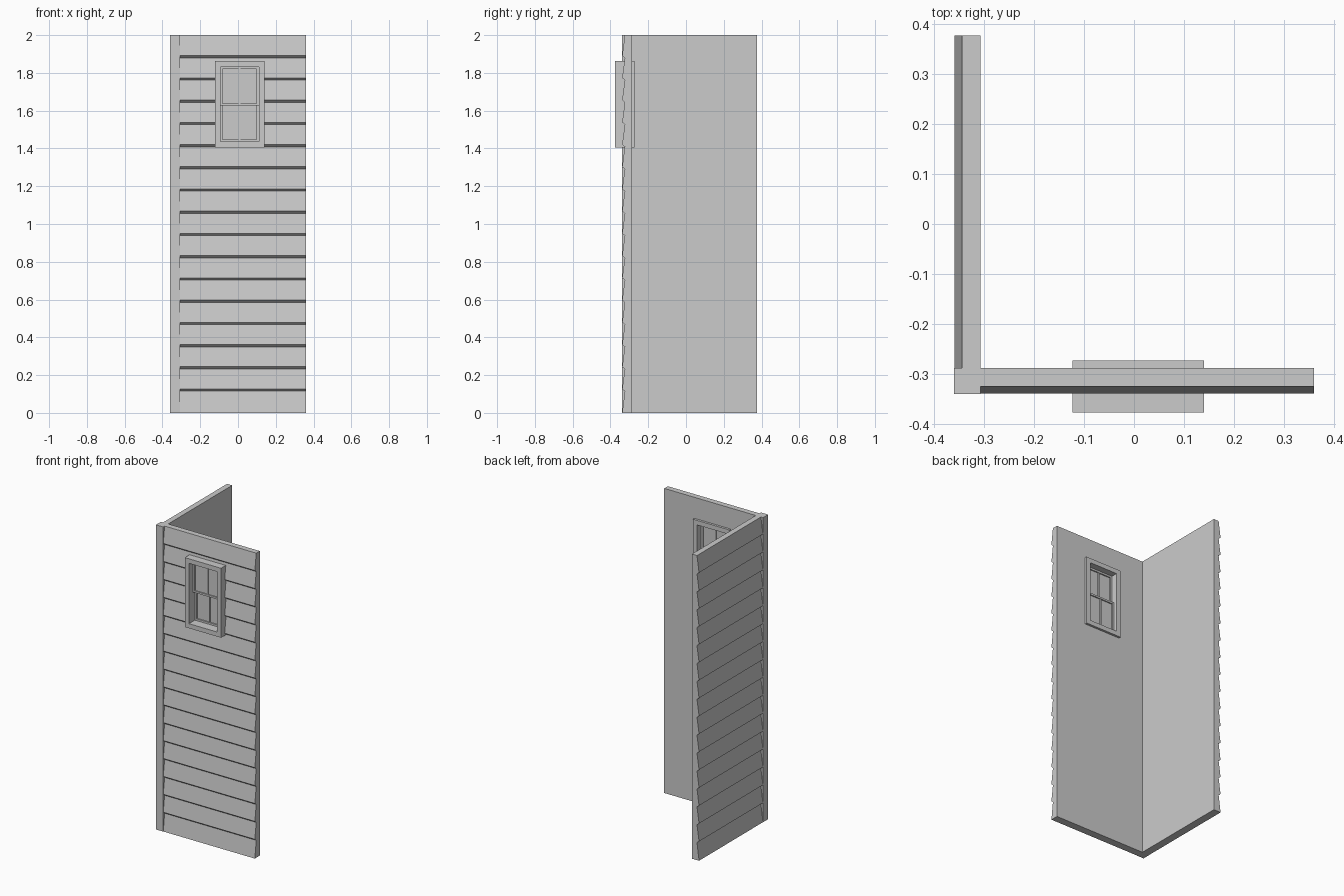
import bpy, bmesh
from mathutils import Vector

if "Cube" in bpy.data.objects:
    bpy.data.objects.remove(bpy.data.objects["Cube"])

H, N = 2.0, 17          # wall height, number of clapboards
P = H / N


def finish(bm, name):
    bmesh.ops.recalc_face_normals(bm, faces=bm.faces)
    me = bpy.data.meshes.new(name)
    bm.to_mesh(me)
    bm.free()
    ob = bpy.data.objects.new(name, me)
    bpy.context.collection.objects.link(ob)
    return ob


def add_box(bm, x0, x1, y0, y1, z0, z1):
    verts = bmesh.ops.create_cube(bm, size=1)["verts"]
    for v in verts:
        v.co = Vector(((x0 + x1) / 2 + v.co.x * (x1 - x0),
                       (y0 + y1) / 2 + v.co.y * (y1 - y0),
                       (z0 + z1) / 2 + v.co.z * (z1 - z0)))


def add_frame(bm, x0, x1, y0, y1, z0, z1, w):
    """Rectangular ring facing the y axis, border width w."""
    rings = []
    for y in (y0, y1):
        for d in (0, w):
            rings.append([bm.verts.new(c) for c in (
                (x0 + d, y, z0 + d), (x1 - d, y, z0 + d),
                (x1 - d, y, z1 - d), (x0 + d, y, z1 - d))])
    fo, fi, bo, bi = rings
    for a, b in ((fo, fi), (fi, bi), (bi, bo), (bo, fo)):
        for i in range(4):
            j = (i + 1) % 4
            bm.faces.new((a[i], a[j], b[j], b[i]))


def siding_wall(name, outer, lap, inner, start, end, along_x):
    """Saw-tooth clapboard profile extruded along x or y."""
    prof = [(inner, 0), (outer, 0)]
    for k in range(1, N):
        prof += [(lap, k * P - 0.003), (outer, k * P + 0.009)]
    prof += [(lap, H), (inner, H)]
    bm = bmesh.new()
    pos = (lambda s, d, z: (s, d, z)) if along_x else (lambda s, d, z: (d, s, z))
    a = [bm.verts.new(pos(start, d, z)) for d, z in prof]
    b = [bm.verts.new(pos(end, d, z)) for d, z in prof]
    bm.faces.new(a)
    bm.faces.new(b[::-1])
    for i in range(len(a)):
        j = (i + 1) % len(a)
        bm.faces.new((a[i], b[i], b[j], a[j]))
    return finish(bm, name)


# walls
front_wall = siding_wall("front_wall", -0.338, -0.324, -0.287, -0.306, 0.359, True)
siding_wall("side_wall", -0.358, -0.343, -0.306, -0.291, 0.376, False)

# corner post, L-joined to both walls
bm = bmesh.new()
add_box(bm, -0.359, -0.306, -0.339, -0.287, 0, H)
finish(bm, "corner_post")

# window opening cut through the front wall
WX0, WX1, WZ0, WZ1, B = -0.123, 0.140, 1.406, 1.862, 0.03
bm = bmesh.new()
add_box(bm, WX0 + 0.015, WX1 - 0.015, -0.5, -0.2, WZ0 + 0.015, WZ1 - 0.015)
cutter = finish(bm, "window_cutter")
cutter.hide_render = True
cutter.hide_viewport = True
cut = front_wall.modifiers.new("window_opening", "BOOLEAN")
cut.operation, cut.solver, cut.object = "DIFFERENCE", "EXACT", cutter

# window casing
bm = bmesh.new()
add_frame(bm, WX0, WX1, -0.376, -0.272, WZ0, WZ1, B)
finish(bm, "window_casing")

# upper (outer) and lower (inner) sashes with centre bar and pane
X0, X1 = WX0 + B, WX1 - B
MX = (X0 + X1) / 2
for name, y, z0, z1 in (("upper_sash", -0.335, 1.627, WZ1 - B),
                        ("lower_sash", -0.315, WZ0 + B, 1.642)):
    bm = bmesh.new()
    add_frame(bm, X0, X1, y, y + 0.02, z0, z1, 0.012)
    add_box(bm, MX - 0.005, MX + 0.005, y + 0.002, y + 0.018, z0 + 0.012, z1 - 0.012)
    finish(bm, name)
    bm = bmesh.new()
    add_box(bm, X0 + 0.01, X1 - 0.01, y + 0.008, y + 0.012, z0 + 0.01, z1 - 0.01)
    finish(bm, name + "_pane")
